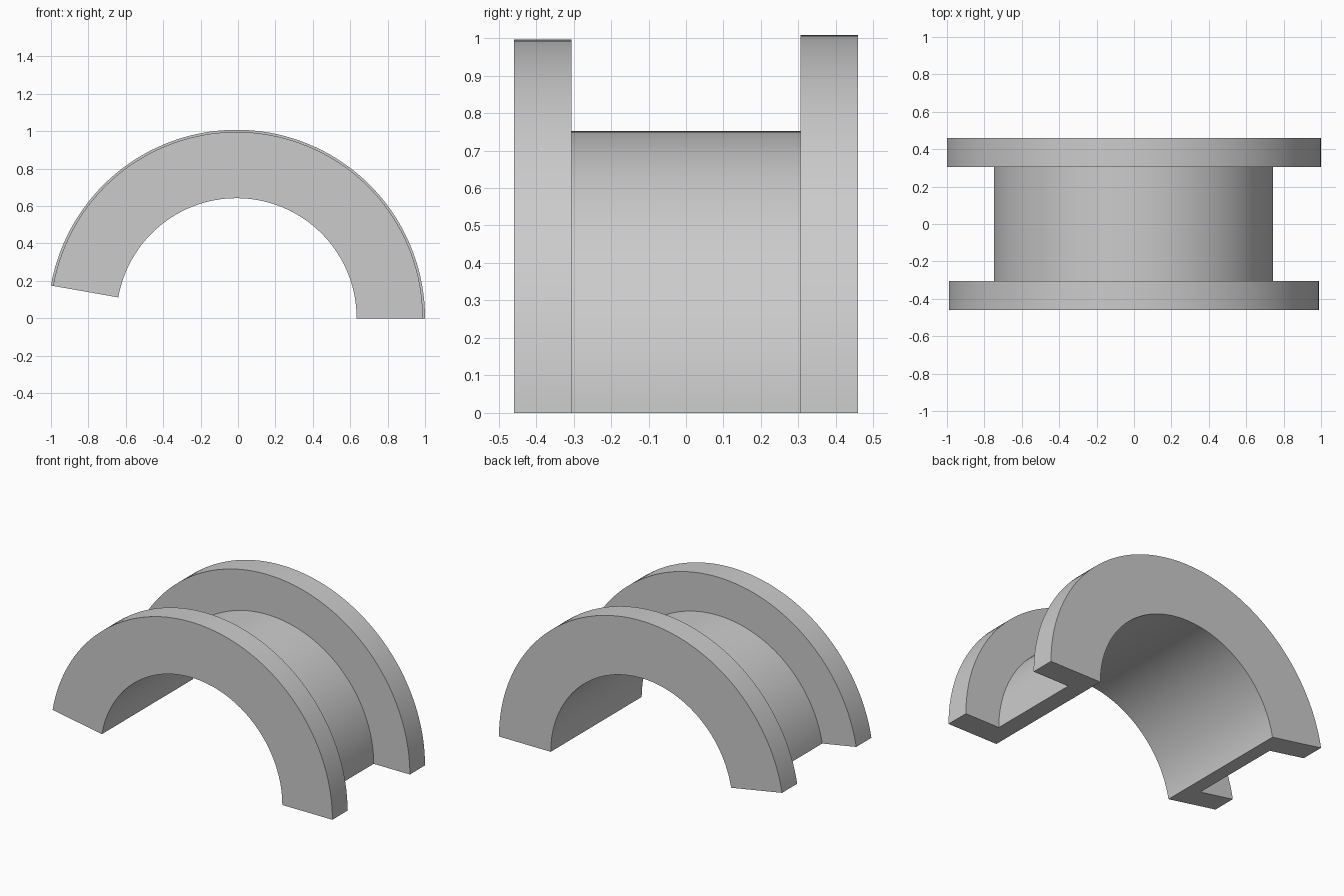
import bpy, bmesh, math
from mathutils import Matrix, Vector

if "Cube" in bpy.data.objects:
    bpy.data.objects.remove(bpy.data.objects["Cube"])

# Dimensions
SWEEP = math.radians(170)
STEPS = 68
CENTRE_X = -0.0077
R_BORE, R_HUB, R_FRONT, R_BACK = 0.642, 0.752, 0.996, 1.0077
Y_OUT, Y_IN = 0.459, 0.306

grey = bpy.data.materials.new("plain grey")
grey.diffuse_color = (0.6, 0.6, 0.6, 1)
grey.use_nodes = True
grey.node_tree.nodes["Principled BSDF"].inputs["Base Color"].default_value = grey.diffuse_color

# Channel cross-section (radius, y): bore, front flange, hub, back flange
profile = [(R_BORE, -Y_OUT), (R_FRONT, -Y_OUT), (R_FRONT, -Y_IN), (R_HUB, -Y_IN),
           (R_HUB, Y_IN), (R_BACK, Y_IN), (R_BACK, Y_OUT), (R_BORE, Y_OUT)]

# Sweep the cross-section round the y axis
bm = bmesh.new()
rings = []
for i in range(STEPS + 1):
    turn = Matrix.Rotation(-SWEEP * i / STEPS, 3, 'Y')
    rings.append([bm.verts.new(turn @ Vector((r, y, 0)) + Vector((CENTRE_X, 0, 0)))
                  for r, y in profile])
n = len(profile)
for a, b in zip(rings, rings[1:]):
    for j in range(n):
        k = (j + 1) % n
        bm.faces.new((a[j], a[k], b[k], b[j]))

# Flat cut ends
bm.faces.new(rings[0])
bm.faces.new(rings[-1])
bmesh.ops.recalc_face_normals(bm, faces=bm.faces)

mesh = bpy.data.meshes.new("flanged_half_bushing")
bm.to_mesh(mesh)
bm.free()
mesh.materials.append(grey)
bushing = bpy.data.objects.new("flanged_half_bushing", mesh)
bpy.context.collection.objects.link(bushing)

# Smooth curved walls, crisp edges
bpy.context.view_layer.objects.active = bushing
bushing.select_set(True)
bpy.ops.object.shade_smooth_by_angle(angle=math.radians(30))
